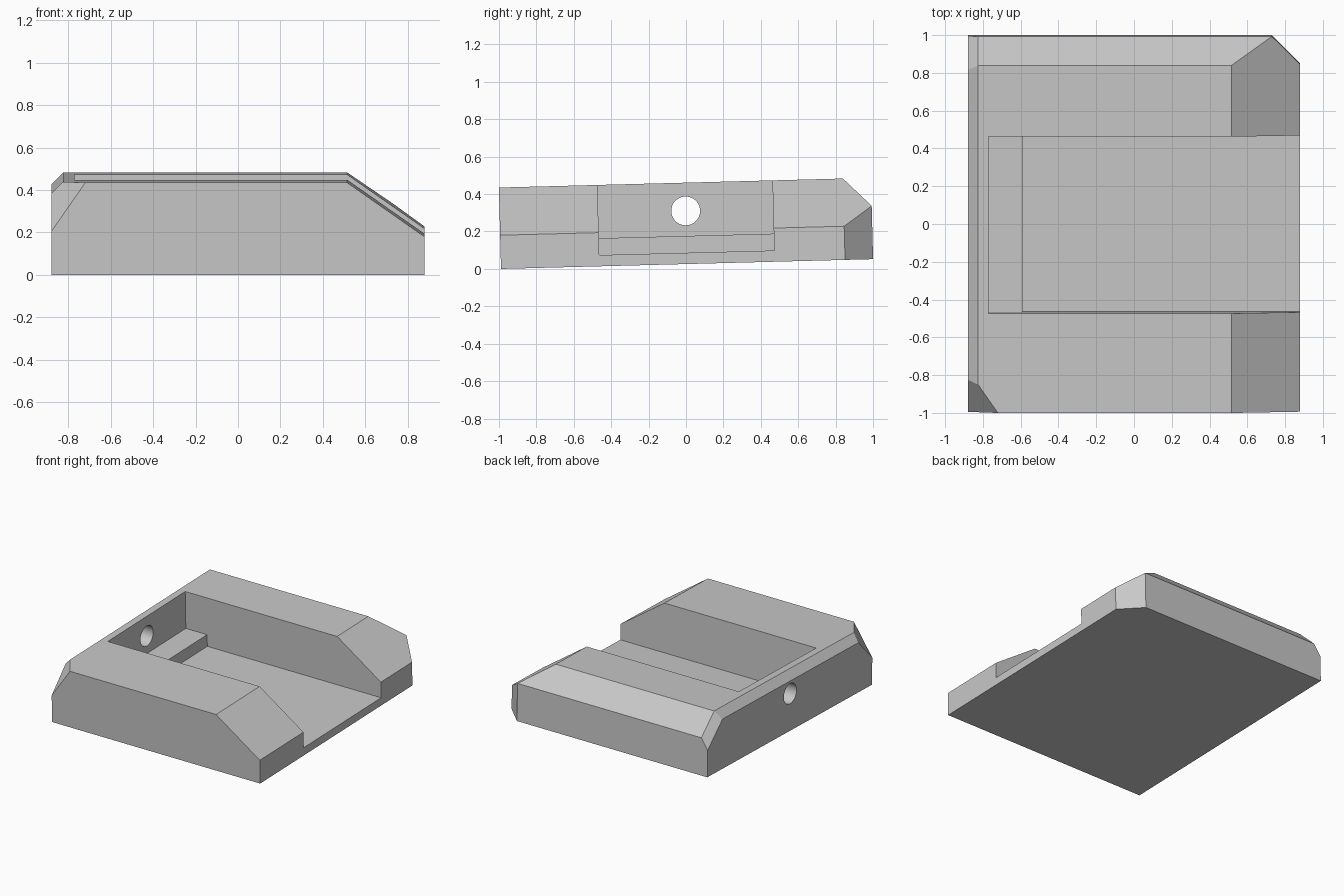
import bpy, bmesh
from math import radians
from mathutils import Matrix, Vector

cube = bpy.data.objects.get("Cube")
if cube:
    bpy.data.objects.remove(cube, do_unlink=True)

HALF, LENGTH, HEIGHT = 0.88, 1.99, 0.435   # half width, depth, height
MID = LENGTH / 2

grey = bpy.data.materials.new("plain grey")
grey.use_nodes = True
grey.diffuse_color = (0.58, 0.58, 0.58, 1)
grey.node_tree.nodes["Principled BSDF"].inputs["Base Color"].default_value = grey.diffuse_color


def make_object(name, bm):
    bmesh.ops.recalc_face_normals(bm, faces=bm.faces)
    mesh = bpy.data.meshes.new(name)
    bm.to_mesh(mesh)
    bm.free()
    mesh.materials.append(grey)
    obj = bpy.data.objects.new(name, mesh)
    bpy.context.collection.objects.link(obj)
    return obj


def slice_off(bm, point, normal):
    """Remove everything on the outer side of a plane and cap the cut."""
    bmesh.ops.bisect_plane(bm, geom=bm.verts[:] + bm.edges[:] + bm.faces[:], dist=0.0002,
                           plane_co=Vector(point), plane_no=Vector(normal).normalized(),
                           clear_outer=True)
    bmesh.ops.holes_fill(bm, edges=[e for e in bm.edges if e.is_boundary], sides=0)


# Main block with its bevelled edges and corners
bm = bmesh.new()
bmesh.ops.create_cube(bm, size=1, matrix=Matrix.Translation((0, MID, HEIGHT / 2))
                      @ Matrix.Diagonal((2 * HALF, LENGTH, HEIGHT, 1)))
slice_off(bm, (-0.825, 0, HEIGHT), (-1, 0, 1))             # side top bevel
slice_off(bm, (0, 1.84, HEIGHT), (0, 1, 1))                # back top bevel
slice_off(bm, (0.515, 0, HEIGHT), (0.255, 0, 0.365))       # sloping ramp
slice_off(bm, (HALF, 1.84, 0), (1, 1, 0))                  # upright back corner
slice_off(bm, (-0.72, 0, HEIGHT), (-1.437, -1.006, 1))     # front corner facet
slice_off(bm, (-0.825, 1.84, HEIGHT), (-1.455, 1, 1))      # back corner facet
block = make_object("base_block", bm)

# Open channel with a raised ledge at its closed end
bm = bmesh.new()
profile = [(-0.77, 0.15), (-0.59, 0.15), (-0.59, 0.06), (1, 0.06), (1, 0.6), (-0.77, 0.6)]
face = bm.faces.new([bm.verts.new((x, MID - 0.468, z)) for x, z in profile])
side = bmesh.ops.extrude_face_region(bm, geom=[face])
bmesh.ops.translate(bm, vec=(0, 0.936, 0),
                    verts=[v for v in side["geom"] if isinstance(v, bmesh.types.BMVert)])
channel = make_object("channel_cutter", bm)

# Round hole through the end wall
bm = bmesh.new()
bmesh.ops.create_cone(bm, cap_ends=True, segments=48, radius1=0.077, radius2=0.077, depth=0.3,
                      matrix=Matrix.Translation((-0.83, MID, 0.284))
                      @ Matrix.Rotation(radians(90), 4, "Y"))
hole = make_object("hole_cutter", bm)

bpy.ops.object.select_all(action="DESELECT")
bpy.context.view_layer.objects.active = block
block.select_set(True)
for cutter in (channel, hole):
    cutter.hide_render = True
    mod = block.modifiers.new("cut", "BOOLEAN")
    mod.operation, mod.solver, mod.object = "DIFFERENCE", "EXACT", cutter
    bpy.ops.object.modifier_apply(modifier=mod.name)
    bpy.data.objects.remove(cutter, do_unlink=True)

# Tilt the block slightly so it rests on its front edge
block.data.transform(Matrix.Translation((0, -0.989, 0)) @ Matrix.Rotation(radians(1.5), 4, "X"))
bpy.ops.object.shade_smooth_by_angle(angle=radians(25))
